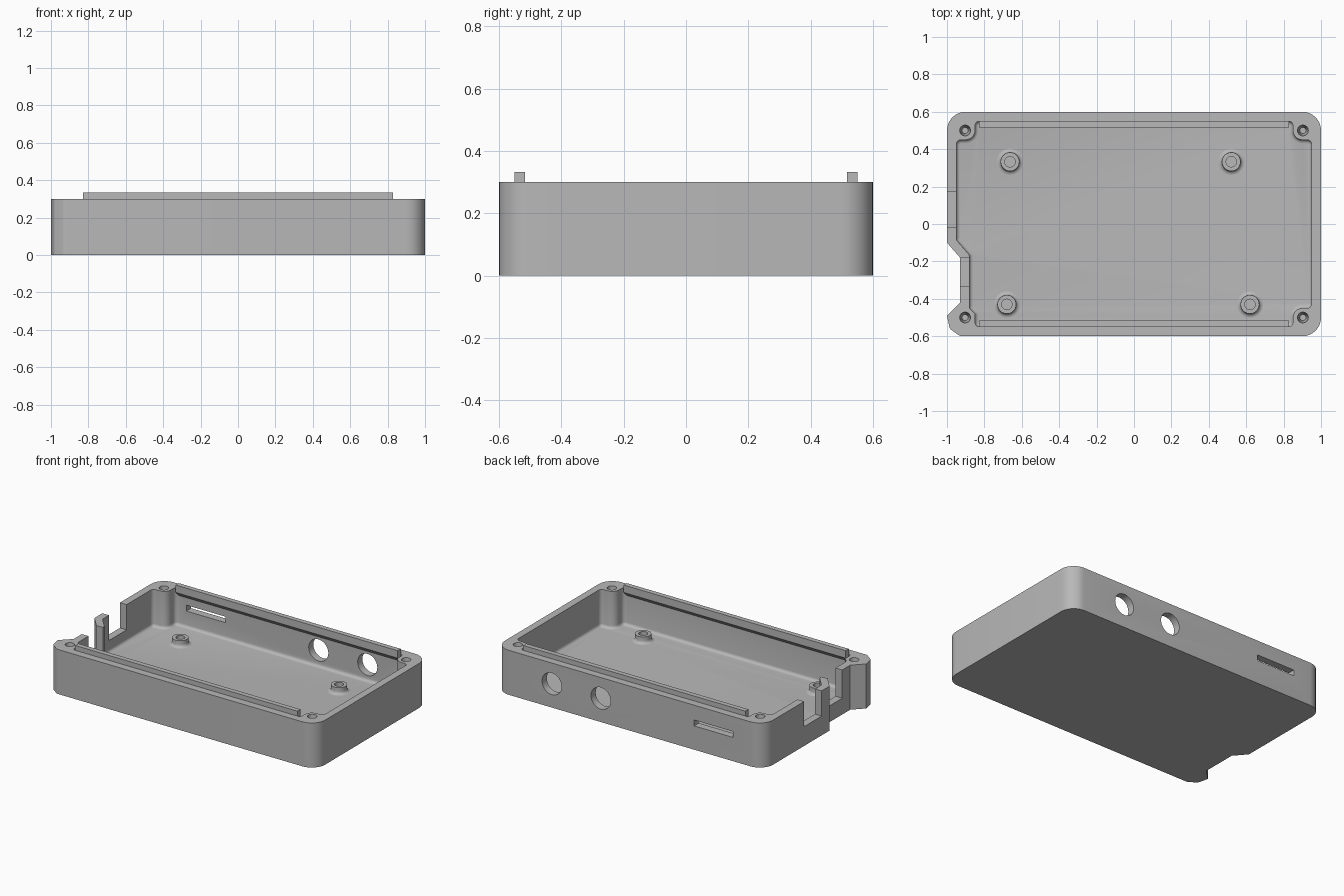
import bpy, bmesh, math
from mathutils import Vector, Matrix

if "Cube" in bpy.data.objects:
    bpy.data.objects.remove(bpy.data.objects["Cube"], do_unlink=True)

GREY = bpy.data.materials.new("light_grey_plastic")
GREY.use_nodes = True
GREY.diffuse_color = (0.48, 0.48, 0.48, 1)
GREY.node_tree.nodes["Principled BSDF"].inputs["Base Color"].default_value = (0.48, 0.48, 0.48, 1)

RIM, FLOOR = 0.30, 0.05


def rounded(points, steps=8):
    """Round each (x, y, radius) corner of a closed outline."""
    out = []
    for i, (x, y, r) in enumerate(points):
        p = Vector((x, y))
        if r == 0:
            out.append(p)
            continue
        a = (Vector(points[i - 1][:2]) - p).normalized()
        b = (Vector(points[(i + 1) % len(points)][:2]) - p).normalized()
        half = a.angle(b) / 2
        mid = p + (a + b).normalized() * (r / math.sin(half))
        start, end = p + a * (r / math.tan(half)), p + b * (r / math.tan(half))
        u, v = start - mid, end - mid
        sweep = u.angle_signed(v)
        for k in range(steps + 1):
            out.append(mid + Matrix.Rotation(-sweep * k / steps, 2) @ u)
    return out


def finish(name, bm):
    bmesh.ops.recalc_face_normals(bm, faces=bm.faces)
    mesh = bpy.data.meshes.new(name)
    bm.to_mesh(mesh)
    bm.free()
    mesh.materials.append(GREY)
    obj = bpy.data.objects.new(name, mesh)
    bpy.context.collection.objects.link(obj)
    return obj


def prism(name, outline, z0, z1, bottom_round=0):
    bm = bmesh.new()
    base = bm.faces.new([bm.verts.new((p[0], p[1], z0)) for p in outline])
    rim = list(base.edges)
    top = bmesh.ops.extrude_face_region(bm, geom=[base], use_keep_orig=True)
    verts = [g for g in top["geom"] if isinstance(g, bmesh.types.BMVert)]
    bmesh.ops.translate(bm, verts=verts, vec=(0, 0, z1 - z0))
    bmesh.ops.recalc_face_normals(bm, faces=bm.faces)
    if bottom_round:
        bmesh.ops.bevel(bm, geom=rim, offset=bottom_round, segments=4, profile=0.5, affect='EDGES')
    return finish(name, bm)


def box(name, x0, x1, y0, y1, z0, z1):
    return prism(name, [(x0, y0), (x1, y0), (x1, y1), (x0, y1)], z0, z1)


def lathe(name, profile, x, y, steps=32):
    """Spin an (r, z) profile about a vertical axis at x, y."""
    bm = bmesh.new()
    vs = [bm.verts.new((r, 0, z)) for r, z in profile]
    es = [bm.edges.new(pair) for pair in zip(vs, vs[1:])]
    bmesh.ops.spin(bm, geom=vs + es, cent=(0, 0, 0), axis=(0, 0, 1), angle=math.tau, steps=steps)
    bmesh.ops.remove_doubles(bm, verts=bm.verts, dist=1e-5)
    bmesh.ops.translate(bm, verts=bm.verts, vec=(x, y, 0))
    return finish(name, bm)


def activate(obj):
    bpy.ops.object.select_all(action='DESELECT')
    obj.select_set(True)
    bpy.context.view_layer.objects.active = obj


def cut(target, cutter):
    cutter.hide_render = True
    mod = target.modifiers.new("cut", 'BOOLEAN')
    mod.operation, mod.solver, mod.object = 'DIFFERENCE', 'EXACT', cutter
    activate(target)
    bpy.ops.object.modifier_apply(modifier=mod.name)
    bpy.data.objects.remove(cutter, do_unlink=True)


# Outer shell with the jog in its right wall
tray = prism("case_tray", rounded([
    (1, -0.6, 0.1), (1, 0.6, 0.1), (-1, 0.6, 0.1), (-1, -0.10, 0), (-0.93, -0.18, 0),
    (-0.93, -0.42, 0), (-1, -0.49, 0), (-0.985, -0.56, 0.03), (-0.93, -0.6, 0.04)]), 0, RIM)

# Cavity that leaves a screw post in each corner and a rounded floor edge
S, B = 0.025, 0.05
cut(tray, prism("cavity_cutter", rounded([
    (0.85, -0.55, S), (0.85, -0.45, B), (0.95, -0.45, S),
    (0.95, 0.45, S), (0.85, 0.45, B), (0.85, 0.55, S),
    (-0.85, 0.55, S), (-0.85, 0.45, B), (-0.95, 0.45, S),
    (-0.95, -0.085, S), (-0.88, -0.165, S), (-0.88, -0.45, S),
    (-0.85, -0.48, S / 2), (-0.85, -0.55, S)], 6), FLOOR, RIM + 0.1, 0.02))

# Open notches in the right wall
cut(tray, box("large_notch_cutter", -1.1, -0.9, -0.016, 0.171, 0.13, 0.5))
cut(tray, box("small_notch_cutter", -1.1, -0.86, -0.335, -0.182, 0.11, 0.5))

# Round ports and card slot in the back wall
for x in (0.215, 0.58):
    port = lathe("port_cutter", [(0, -0.1), (0.073, -0.1), (0.073, 0.1), (0, 0.1)], 0, 0, 48)
    port.data.transform(Matrix.Translation((x, 0.6, 0.16)) @ Matrix.Rotation(math.pi / 2, 4, 'X'))
    cut(tray, port)
cut(tray, box("slot_cutter", -0.77, -0.48, 0.5, 0.7, 0.16, 0.2))

# Tapered screw holes in the corner posts
for x in (-0.903, 0.903):
    for y in (-0.5, 0.5):
        cut(tray, lathe("screw_cutter", [(0, 0.15), (0.016, 0.15), (0.029, RIM), (0.029, 0.4), (0, 0.4)], x, y))

parts = [tray]

# Alignment lips along the front and back walls
for side, name in ((-1, "front_lip"), (1, "back_lip")):
    bm = bmesh.new()
    section = [(0.55, 0.25), (0.517, 0.283), (0.517, 0.333), (0.55, 0.333)]
    ends = [[bm.verts.new((x, side * y, z)) for y, z in section] for x in (-0.828, 0.828)]
    for end in ends:
        bm.faces.new(end)
    for i in range(4):
        j = (i + 1) % 4
        bm.faces.new((ends[0][i], ends[0][j], ends[1][j], ends[1][i]))
    parts.append(finish(name, bm))

# Hollow board standoffs with a flared foot
flare = [(0.05 + 0.02 * (1 - math.sin(a)), FLOOR + 0.02 * (1 - math.cos(a)))
         for a in (math.pi / 8 * k for k in range(5))]
for x, y in ((-0.663, 0.333), (0.52, 0.333), (-0.68, -0.43), (0.62, -0.43)):
    parts.append(lathe("board_standoff", flare + [(0.05, 0.095), (0.028, 0.095), (0.028, FLOOR + 0.001), (0, FLOOR + 0.001)], x, y))

for part in parts:
    activate(part)
    bpy.ops.object.shade_smooth_by_angle(angle=math.radians(35))
